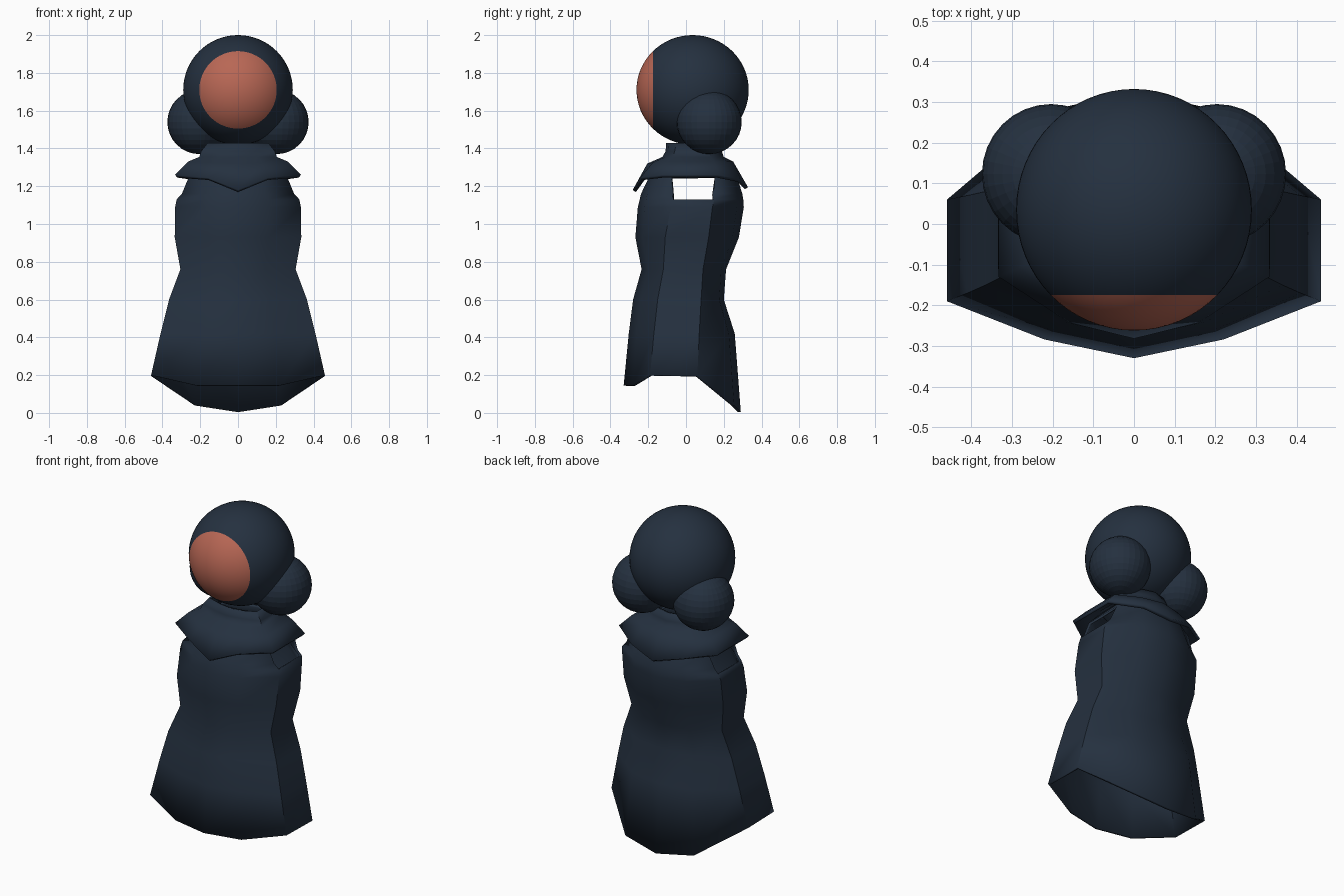
import bpy, bmesh, math
from mathutils import Matrix

if "Cube" in bpy.data.objects:
    bpy.data.objects.remove(bpy.data.objects["Cube"])


def material(name, colour):
    m = bpy.data.materials.new(name)
    m.diffuse_color = (*colour, 1)
    m.use_nodes = True
    m.node_tree.nodes["Principled BSDF"].inputs["Base Color"].default_value = m.diffuse_color
    return m


NAVY = material("dark navy", (0.018, 0.030, 0.050))
CORAL = material("coral", (0.48, 0.135, 0.09))


def finish(bm, name, mats, angle=None):
    mesh = bpy.data.meshes.new(name)
    bm.to_mesh(mesh)
    bm.free()
    for m in mats:
        mesh.materials.append(m)
    ob = bpy.data.objects.new(name, mesh)
    bpy.context.collection.objects.link(ob)
    if angle:
        bpy.ops.object.select_all(action='DESELECT')
        ob.select_set(True)
        bpy.context.view_layer.objects.active = ob
        bpy.ops.object.shade_smooth_by_angle(angle=math.radians(angle))
    return ob


def ball(name, centre, size, segs, rings, angle=None, face_y=None):
    bm = bmesh.new()
    bmesh.ops.create_uvsphere(bm, u_segments=segs, v_segments=rings, radius=1)
    turn = Matrix.Rotation(math.pi / 2, 4, 'X') if face_y is not None else Matrix()
    bmesh.ops.transform(bm, verts=bm.verts, matrix=Matrix.Translation(centre)
                        @ Matrix.Diagonal((*size, 1)) @ turn)
    if face_y is not None:
        for f in bm.faces:
            f.material_index = int(f.calc_center_median().y < face_y)
    return finish(bm, name, [NAVY, CORAL] if face_y is not None else [NAVY], angle)


def ring(w, front, side_front, side_back, back, z):
    """Ten-sided section; z gives heights from front centre round to back centre."""
    half = [(0, front), (0.48 * w, front * 0.86), (w, side_front),
            (w, side_back), (0.5 * w, back * 0.88), (0, back)]
    zs = z if isinstance(z, tuple) else (z,) * 6
    pts = [(x, y, h) for (x, y), h in zip(half, zs)]
    return pts + [(-x, y, h) for x, y, h in pts[4:0:-1]]


def loft(name, rings, thickness, open_bands=(), angle=50):
    bm = bmesh.new()
    loops = [[bm.verts.new(p) for p in r] for r in rings]
    for k, (a, b) in enumerate(zip(loops, loops[1:])):
        for i in range(10):
            if k in open_bands and i in (2, 7):   # arm openings
                continue
            j = (i + 1) % 10
            bm.faces.new((a[i], a[j], b[j], b[i]))
    ob = finish(bm, name, [NAVY], angle)
    mod = ob.modifiers.new("cloth thickness", 'SOLIDIFY')
    mod.thickness = thickness
    mod.offset = -1
    return ob


# Hooded head with a round face patch
ball("head", (0, 0.035, 1.71), (0.29, 0.297, 0.29), 64, 32, 40, -0.175)

# Side buns
for side, label in ((1, "right"), (-1, "left")):
    ball(label + "_bun", (side * 0.204, 0.123, 1.54), (0.17, 0.172, 0.17), 32, 16, 5)

# Hollow robe, hem dipping at the back
loft("robe", [
    ring(0.46, -0.33, -0.19, 0.06, 0.29, (0.145, 0.145, 0.2, 0.195, 0.04, 0.005)),
    ring(0.41, -0.303, -0.17, 0.07, 0.258, 0.42),
    ring(0.365, -0.28, -0.15, 0.08, 0.2, 0.6),
    ring(0.305, -0.235, -0.12, 0.09, 0.212, 0.76),
    ring(0.335, -0.268, -0.11, 0.12, 0.28, 0.93),
    ring(0.333, -0.255, -0.08, 0.14, 0.306, 1.09),
    ring(0.325, -0.245, -0.07, 0.15, 0.303, 1.13),
    ring(0.297, -0.238, -0.075, 0.15, 0.298, 1.16),
    ring(0.26, -0.195, -0.08, 0.16, 0.27, 1.25),
    ring(0.19, -0.13, -0.07, 0.13, 0.2, 1.33),
], 0.015, (6, 7))

# Pointed shoulder cape with standing collar
loft("cape_collar", [
    ring(0.333, -0.282, -0.13, 0.17, 0.328, (1.18, 1.245, 1.26, 1.26, 1.235, 1.195)),
    ring(0.265, -0.205, -0.10, 0.15, 0.25, (1.32, 1.325, 1.33, 1.33, 1.33, 1.33)),
    ring(0.205, -0.125, -0.07, 0.13, 0.2, 1.355),
    ring(0.195, -0.108, -0.06, 0.12, 0.19, 1.385),
    ring(0.16, -0.105, -0.05, 0.11, 0.18, 1.43),
], 0.02)
